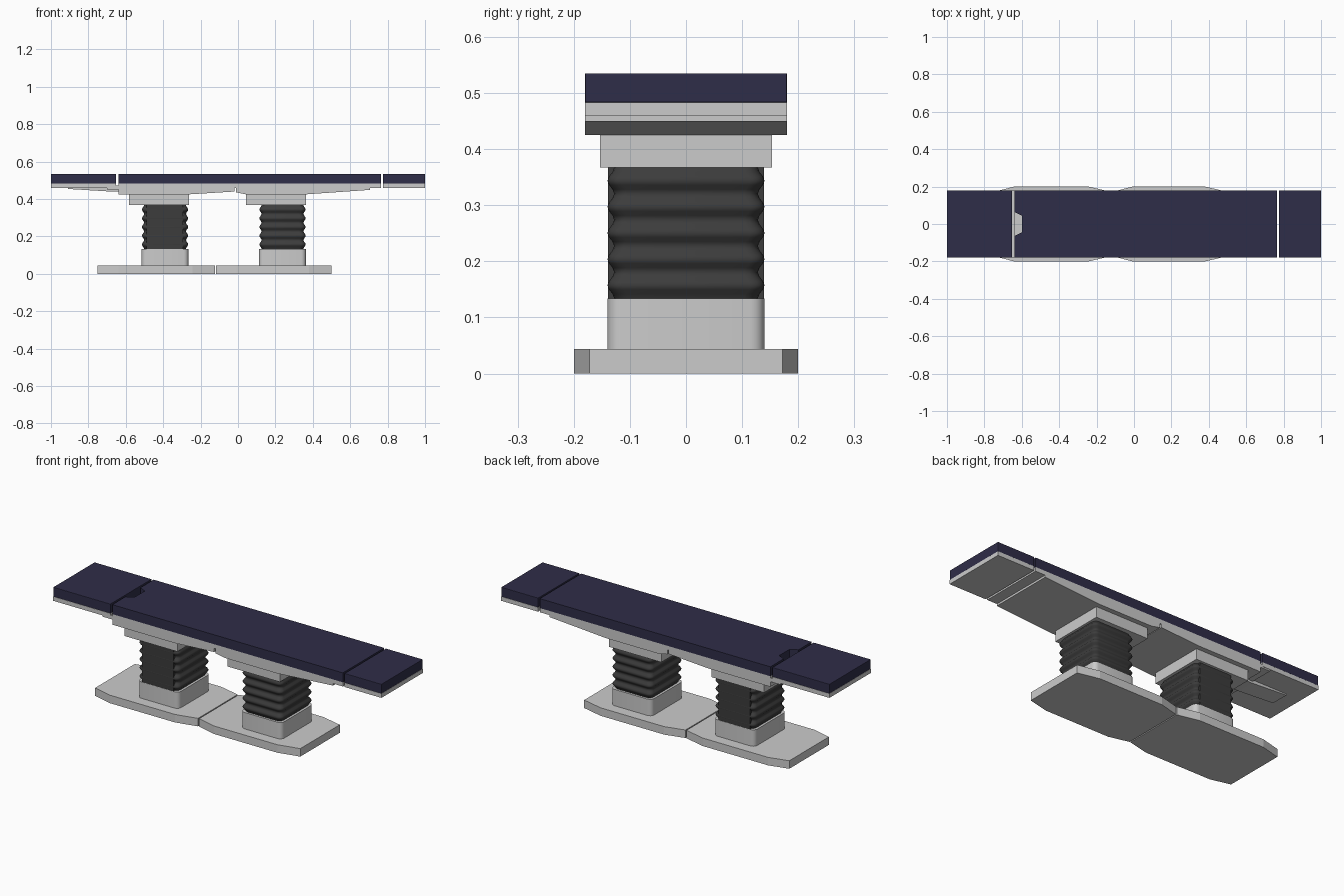
import bpy, bmesh, math

if "Cube" in bpy.data.objects:
    bpy.data.objects.remove(bpy.data.objects["Cube"])


def material(name, rgb):
    m = bpy.data.materials.new(name)
    m.diffuse_color = (*rgb, 1)
    m.use_nodes = True
    m.node_tree.nodes["Principled BSDF"].inputs["Base Color"].default_value = m.diffuse_color
    return m


NAVY = material("navy_vinyl", (0.028, 0.026, 0.065))
DARK = material("dark_rubber", (0.045, 0.045, 0.045))


def finish(name, bm, mat=None, bevel=0, smooth=False):
    bmesh.ops.recalc_face_normals(bm, faces=bm.faces)
    me = bpy.data.meshes.new(name)
    bm.to_mesh(me)
    bm.free()
    ob = bpy.data.objects.new(name, me)
    bpy.context.collection.objects.link(ob)
    if mat:
        me.materials.append(mat)
    if bevel:
        b = ob.modifiers.new("bevel", 'BEVEL')
        b.width, b.segments = bevel, 2
    if smooth:
        bpy.ops.object.select_all(action='DESELECT')
        bpy.context.view_layer.objects.active = ob
        ob.select_set(True)
        bpy.ops.object.shade_smooth_by_angle(angle=math.radians(60))
    return ob


def loft(name, rings, **kw):
    """Skin a list of equal-length point rings and cap both ends."""
    bm = bmesh.new()
    vs = [[bm.verts.new(p) for p in r] for r in rings]
    n = len(vs[0])
    for a, b in zip(vs, vs[1:]):
        for i in range(n):
            bm.faces.new((a[i], a[(i + 1) % n], b[(i + 1) % n], b[i]))
    bm.faces.new(vs[0])
    bm.faces.new(vs[-1])
    return finish(name, bm, **kw)


def plan(name, pts, z0, z1, **kw):
    return loft(name, [[(x, y, z) for x, y in pts] for z in (z0, z1)], **kw)


def side(name, pts, half, **kw):
    return loft(name, [[(x, y, z) for x, z in pts] for y in (-half, half)], **kw)


def box(name, x0, x1, half, z0, z1, **kw):
    return plan(name, [(x0, -half), (x1, -half), (x1, half), (x0, half)], z0, z1, **kw)


def rounded(cx, hx, hy, r, seg=4):
    """Rounded rectangle outline."""
    pts = []
    for k, (sx, sy) in enumerate(((1, 1), (-1, 1), (-1, -1), (1, -1))):
        for i in range(seg + 1):
            a = math.pi / 2 * (k + i / seg)
            pts.append((cx + sx * (hx - r) + r * math.cos(a), sy * (hy - r) + r * math.sin(a)))
    return pts


# cushions and the trays beneath them
W = 0.18
ZT, ZC = 0.483, 0.535
box("head_cushion", -1, -0.652, W, ZT, ZC, mat=NAVY, bevel=0.002)
box("foot_cushion", 0.775, 1, W, ZT, ZC, mat=NAVY, bevel=0.002)
plan("main_cushion", [(-0.64, -W), (0.765, -W), (0.765, W), (-0.64, W),
                      (-0.64, 0.065), (-0.6, 0.045), (-0.6, -0.045), (-0.64, -0.065)],
     ZT, ZC, mat=NAVY)
box("head_tray", -1, -0.652, W, 0.46, ZT)
box("main_tray", -0.64, 0.765, W, 0.46, ZT)
box("foot_tray", 0.775, 1, W, 0.46, ZT)
box("head_hinge_strip", -0.7, -0.63, W - 0.002, 0.452, 0.472)
side("head_bracket", [(-0.91, 0.46), (-0.91, 0.454), (-0.695, 0.441), (-0.63, 0.441), (-0.63, 0.46)], 0.05)

# sloping frames under the main tray
side("head_frame", [(-0.64, 0.46), (-0.64, 0.425), (-0.262, 0.425), (-0.02, 0.44), (-0.02, 0.46)], W)
side("foot_frame", [(-0.012, 0.46), (-0.012, 0.436), (0.043, 0.425), (0.363, 0.425),
                    (0.705, 0.449), (0.705, 0.46)], W)

# two lifting columns: base plate, pedestal, bellows, head block
for tag, cx, bx0, bx1, h0, h1 in (("left", -0.39, -0.75, -0.123, -0.583, -0.262),
                                  ("right", 0.238, -0.117, 0.5, 0.043, 0.363)):
    half = [(bx0, 0.172), (bx0 + 0.11, 0.2), (bx1 - 0.12, 0.2), (bx1, 0.172)]
    plan(tag + "_base_plate", half + [(x, -y) for x, y in reversed(half)], 0, 0.044)
    plan(tag + "_pedestal", rounded(cx, 0.125, 0.14, 0.025), 0.044, 0.134, smooth=True)
    rings, folds, steps = [], 5, 6
    for i in range(folds * steps + 1):
        t = i / (folds * steps)
        s = 0.006 * (1 - math.cos(2 * math.pi * folds * t))
        rings.append([(x, y, 0.134 + 0.233 * t)
                      for x, y in rounded(cx, 0.112 + s, 0.128 + s, 0.025)])
    loft(tag + "_bellows", rings, mat=DARK, smooth=True)
    box(tag + "_head_block", h0, h1, 0.153, 0.367, 0.426)

# flat panels covering the front and back of the left bellows
box("left_column_panel", -0.488, -0.295, 0.139, 0.134, 0.367, mat=DARK)
